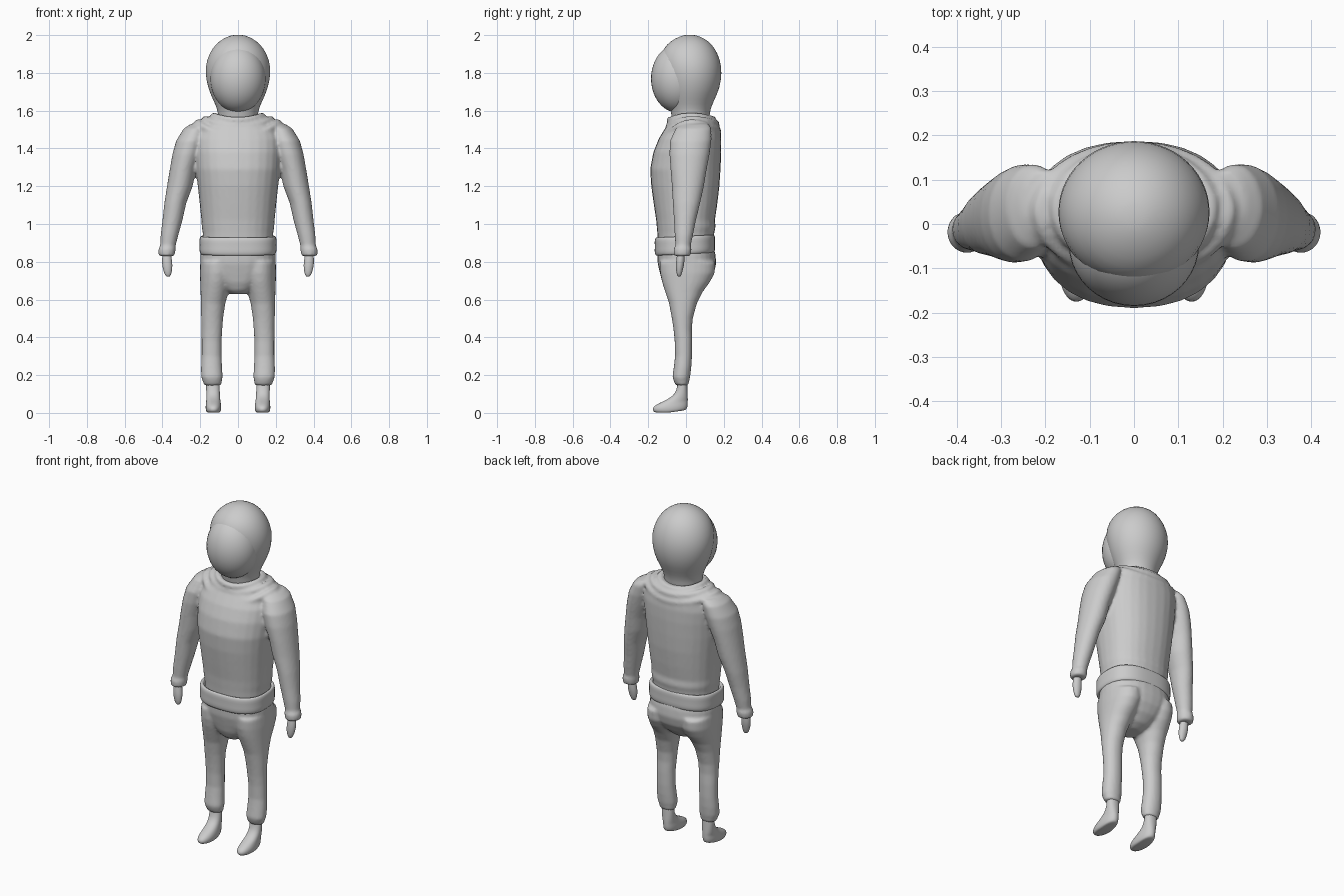
import bpy, bmesh, math
from mathutils import Vector


def ring_point(row, a, power):
    z, cx, rx, yf, yb = row
    c, s = math.cos(a), math.sin(a)
    sx = math.copysign(abs(c) ** (2 / power), c)
    sy = math.copysign(abs(s) ** (2 / power), s)
    return Vector((cx + rx * sx, (yf + yb) / 2 + (yb - yf) / 2 * sy, z))


def skin(bm, rings, closed=False):
    n = len(rings[0])
    vs = [[bm.verts.new(p) for p in r] for r in rings]
    pairs = list(zip(vs, vs[1:])) + ([(vs[-1], vs[0])] if closed else [])
    for a, b in pairs:
        for i in range(n):
            j = (i + 1) % n
            bm.faces.new((a[i], a[j], b[j], b[i]))
    if not closed:
        bm.faces.new(vs[0])
        bm.faces.new(vs[-1])


def loft(bm, rows, power=2, side=1, n=28):
    """Horizontal sections: (z, centre x, half width, front y, back y)."""
    rings = []
    for r in rows:
        r = (r[0], r[1] * side, *r[2:])
        rings.append([ring_point(r, 2 * math.pi * i / n, power) for i in range(n)])
    skin(bm, rings)


def fold(bm, rx, yf, yb, z_side, z_front, z_back, t, n=48):
    """Closed tube draped round the neck."""
    rings = []
    for i in range(n):
        a = 2 * math.pi * i / n
        s = math.sin(a)
        z = z_side + ((z_back if s > 0 else z_front) - z_side) * s * s
        p = ring_point((z, 0, rx, yf, yb), a, 2)
        out = Vector((math.cos(a), s, 0))
        rings.append([p + out * t * math.cos(b) + Vector((0, 0, t * math.sin(b)))
                      for b in [2 * math.pi * k / 10 for k in range(10)]])
    skin(bm, rings, True)


def finish(bm, name, voxel=0, smooth=0, subdiv=1):
    bmesh.ops.recalc_face_normals(bm, faces=bm.faces)
    me = bpy.data.meshes.new(name)
    bm.to_mesh(me)
    bm.free()
    ob = bpy.data.objects.new(name, me)
    bpy.context.collection.objects.link(ob)
    if voxel:
        m = ob.modifiers.new("blend", 'REMESH')
        m.mode, m.voxel_size, m.use_smooth_shade = 'VOXEL', voxel, True
        m = ob.modifiers.new("soften", 'SMOOTH')
        m.factor, m.iterations = 0.5, smooth
    elif subdiv:
        ob.modifiers.new("round", 'SUBSURF').levels = subdiv
        ob.modifiers["round"].render_levels = subdiv
    for p in me.polygons:
        p.use_smooth = True
    return ob


# Hooded head and neck
bm = bmesh.new()
loft(bm, [(2.002, 0, .02, 0, .04), (1.993, 0, .055, -.035, .075), (1.97, 0, .098, -.08, .118),
          (1.93, 0, .138, -.122, .155), (1.87, 0, .167, -.14, .182), (1.80, 0, .176, -.135, .192),
          (1.72, 0, .16, -.12, .18), (1.66, 0, .134, -.1, .152), (1.61, 0, .11, -.085, .13),
          (1.57, 0, .105, -.075, .125), (1.50, 0, .11, -.07, .12)])
finish(bm, "hood")

# Smooth face set into the hood
bm = bmesh.new()
bmesh.ops.create_uvsphere(bm, u_segments=40, v_segments=24, radius=1)
for v in bm.verts:
    v.co = Vector((v.co.x * .147, v.co.y * .14 - .045, v.co.z * .18 + 1.77))
finish(bm, "face", subdiv=0)

# Sweater: torso, draped cowl and sleeves blended together
bm = bmesh.new()
loft(bm, [(1.57, 0, .11, -.05, .12), (1.545, 0, .17, -.085, .165), (1.50, 0, .215, -.115, .182),
          (1.45, 0, .23, -.145, .187), (1.38, 0, .23, -.173, .187), (1.29, 0, .224, -.19, .183),
          (1.20, 0, .213, -.184, .177), (1.10, 0, .202, -.17, .165), (1.02, 0, .194, -.158, .153),
          (.985, 0, .192, -.155, .157), (.955, 0, .187, -.152, .15), (.90, 0, .184, -.148, .145)], 2.25)
fold(bm, .128, -.085, .14, 1.572, 1.55, 1.555, .018)
fold(bm, .172, -.088, .158, 1.553, 1.515, 1.53, .02)
fold(bm, .212, -.108, .168, 1.535, 1.46, 1.49, .02)
sleeve = [(1.53, .205, .045, -.02, .12), (1.505, .225, .063, -.055, .135), (1.44, .25, .078, -.085, .135),
          (1.37, .27, .077, -.088, .125), (1.29, .291, .07, -.082, .11), (1.20, .308, .068, -.075, .095),
          (1.11, .332, .058, -.07, .075), (1.02, .347, .053, -.064, .053), (.94, .363, .047, -.06, .037),
          (.885, .371, .041, -.056, .025), (.868, .376, .046, -.066, .03), (.83, .378, .043, -.064, .024)]
for side in (1, -1):
    loft(bm, sleeve, 2, side)
finish(bm, "sweater", .009, 4)

# Belt: rounded band that dips a little at the front
bm = bmesh.new()
rings = []
for z, d in [(.85, -.02), (.838, -.006), (.843, .002), (.862, .006), (.89, .004), (.918, .006),
             (.934, .002), (.938, -.006), (.928, -.02)]:
    ring = [ring_point((z, 0, .199 + d, -.161 - d, .149 + d), 2 * math.pi * i / 40, 2.6) for i in range(40)]
    for p in ring:
        p.z += .05 * p.y
    rings.append(ring)
skin(bm, rings, True)
finish(bm, "belt")

# Trousers: pelvis and two legs blended together
bm = bmesh.new()
loft(bm, [(.88, 0, .19, -.145, .145), (.84, 0, .2, -.152, .156), (.79, 0, .2, -.15, .16),
          (.74, 0, .185, -.138, .148), (.69, 0, .13, -.125, .118), (.65, 0, .08, -.105, .075),
          (.63, 0, .045, -.08, .03)], 2.3)
leg = [(.80, .11, .09, -.14, .155), (.74, .112, .09, -.137, .152), (.69, .117, .083, -.126, .125),
       (.64, .124, .074, -.11, .088), (.58, .132, .065, -.09, .058), (.50, .137, .058, -.075, .036),
       (.44, .138, .055, -.066, .031), (.38, .14, .053, -.06, .033), (.30, .14, .053, -.058, .032),
       (.24, .14, .056, -.065, .028), (.19, .138, .057, -.072, .022), (.165, .136, .05, -.064, .016),
       (.145, .134, .045, -.054, .014)]
for side in (1, -1):
    loft(bm, leg, 2.1, side)
finish(bm, "trousers", .009, 4)

# Hands and feet
hand = [(.86, .376, .022, -.045, -.005), (.82, .377, .025, -.05, -.008), (.795, .375, .028, -.054, -.008),
        (.765, .373, .026, -.054, -.014), (.735, .371, .019, -.05, -.022), (.72, .37, .009, -.043, -.03)]
foot = [(.2, .134, .036, -.042, .006), (.14, .133, .036, -.045, .007), (.10, .132, .036, -.058, .009),
        (.072, .131, .037, -.095, .01), (.05, .13, .039, -.148, .01), (.032, .13, .042, -.174, .01),
        (.016, .13, .041, -.178, .008), (.004, .13, .037, -.17, .002), (0, .13, .028, -.155, -.01)]
for side, label in ((1, "left"), (-1, "right")):
    bm = bmesh.new()
    loft(bm, hand, 2, side, 16)
    finish(bm, label + "_hand")
    bm = bmesh.new()
    loft(bm, foot, 2.2, side, 24)
    for v in bm.verts:
        if v.co.z < .06:
            v.co.z += max(0, v.co.y + .09) * .15
    finish(bm, label + "_foot")
